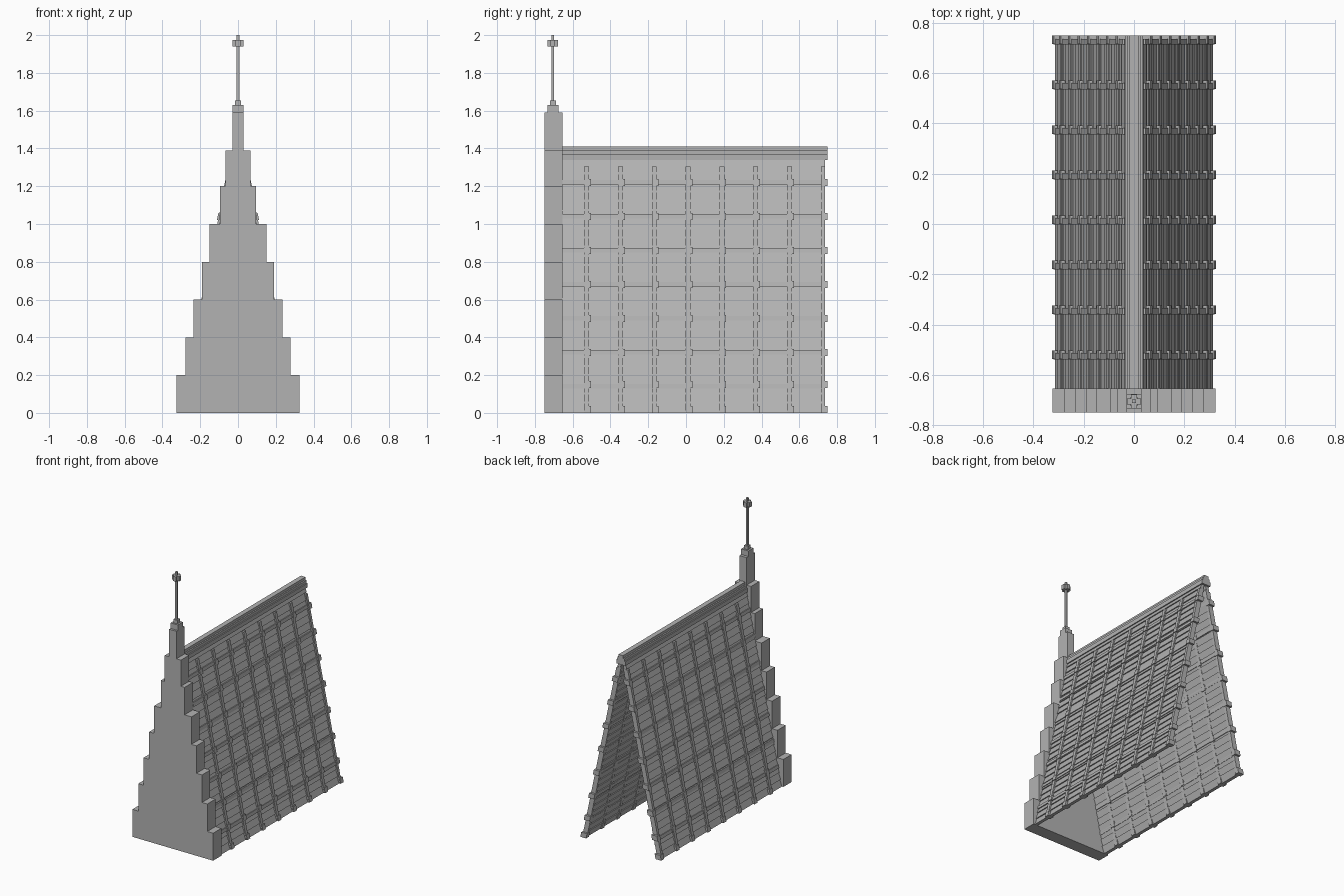
import bpy
import bmesh

if "Cube" in bpy.data.objects:
    bpy.data.objects.remove(bpy.data.objects["Cube"], do_unlink=True)

stone = bpy.data.materials.new("plain grey")
stone.use_nodes = True
GREY = (0.45, 0.45, 0.45, 1)
stone.diffuse_color = GREY
stone.node_tree.nodes["Principled BSDF"].inputs["Base Color"].default_value = GREY


def prism(bm, profile, y0, y1):
    """Extrude an x-z profile along y."""
    face = bm.faces.new([bm.verts.new((x, y0, z)) for x, z in profile])
    out = bmesh.ops.extrude_face_region(bm, geom=[face])["geom"]
    moved = [v for v in out if isinstance(v, bmesh.types.BMVert)]
    bmesh.ops.translate(bm, verts=moved, vec=(0, y1 - y0, 0))


def box(bm, half_x, y0, y1, z0, z1):
    prism(bm, [(-half_x, z0), (half_x, z0), (half_x, z1), (-half_x, z1)], y0, y1)


def finish(name, bm, mirror=False):
    bmesh.ops.recalc_face_normals(bm, faces=bm.faces)
    mesh = bpy.data.meshes.new(name)
    bm.to_mesh(mesh)
    bm.free()
    mesh.materials.append(stone)
    obj = bpy.data.objects.new(name, mesh)
    bpy.context.collection.objects.link(obj)
    if mirror:
        mod = obj.modifiers.new("other slope", 'MIRROR')
        mod.use_axis[0] = True
        mod.use_mirror_merge = False
    return obj


def slope(z):
    return 0.309 - 0.21 * z


def slab(bm, z0, z1, low, high, thick, y0, y1):
    """Sloping slab; low and high are outward offsets at its two edges."""
    a, b = slope(z0) + low, slope(z1) + high
    prism(bm, [(a - thick, z0), (a, z0), (b, z1), (b - thick, z1)], y0, y1)


WALL_FRONT, WALL_BACK, ROOF_END = -0.75, -0.655, 0.735

# Stepped gable wall
tops = [0.2, 0.4, 0.6, 0.8, 1.0, 1.2, 1.39, 1.59]
halves = [0.325, 0.278, 0.235, 0.19, 0.15, 0.095, 0.065, 0.029]
right, z = [], 0
for half, top in zip(halves, tops):
    right += [(half, z), (half, top)]
    z = top
bm = bmesh.new()
prism(bm, right + [(-x, z) for x, z in reversed(right)], WALL_FRONT, WALL_BACK)
finish("stepped_gable", bm)

# Finial: two cap blocks, a slim rod and a knob
mid = -0.705
for name, half, z0, z1 in (("finial_base", 0.029, 1.59, 1.63),
                           ("finial_collar", 0.016, 1.63, 1.655),
                           ("finial_rod", 0.007, 1.655, 2.0),
                           ("finial_knob_side", 0.028, 1.94, 1.975)):
    bm = bmesh.new()
    depth = 0.012 if "knob" in name else half
    box(bm, half, mid - depth, mid + depth, z0, z1)
    finish(name, bm)
bm = bmesh.new()
box(bm, 0.012, mid - 0.028, mid + 0.028, 1.94, 1.975)
finish("finial_knob_depth", bm)

# Overlapping tile courses
bm = bmesh.new()
count, top = 28, 1.36
step = top / count
for i in range(count):
    slab(bm, i * step, (i + 1) * step, 0.005, -0.003, 0.024, WALL_BACK, ROOF_END)
finish("tile_courses", bm, mirror=True)

# Horizontal rails, ribs and the clasps where they cross
levels = [0.32 + 0.18 * i for i in range(6)]
rib_ys = [-0.525 + 0.179 * i for i in range(8)]
bm = bmesh.new()
for z in levels + [0.14]:
    slab(bm, z - 0.012, z + 0.012, 0.008, 0.008, 0.034, WALL_BACK, ROOF_END)
finish("roof_rails", bm, mirror=True)

bm = bmesh.new()
for y in rib_ys:
    slab(bm, 0, 1.305, 0.011, 0.011, 0.036, y - 0.014, min(y + 0.012, ROOF_END))
finish("roof_ribs", bm, mirror=True)

bm = bmesh.new()
for y in rib_ys:
    for z in levels + [0.15, 0.018]:
        slab(bm, z - 0.018, z + 0.018, 0.017, 0.017, 0.046, y - 0.012, y + 0.022)
finish("rib_clasps", bm, mirror=True)

# Ridge capping
for name, half, z0, z1 in (("ridge_skirt", 0.036, 1.34, 1.37),
                           ("ridge_body", 0.028, 1.37, 1.39),
                           ("ridge_crest", 0.018, 1.39, 1.41)):
    bm = bmesh.new()
    box(bm, half, WALL_BACK, 0.75, z0, z1)
    finish(name, bm)
